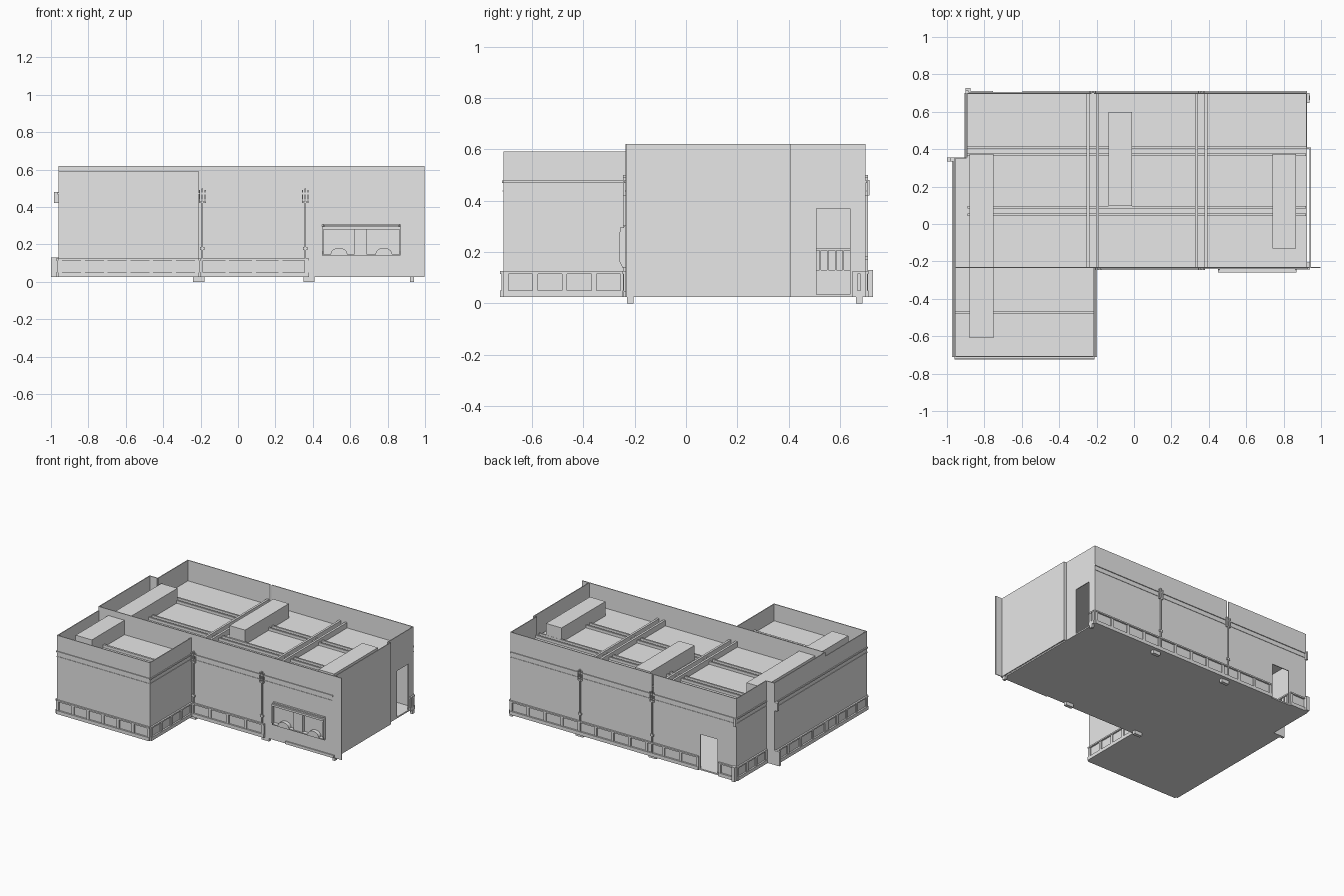
import bpy, bmesh, math
from mathutils import Vector

cube = bpy.data.objects.get("Cube")
if cube:
    bpy.data.objects.remove(cube)

grey = bpy.data.materials.new("plain_grey")
grey.use_nodes = True
grey.diffuse_color = (0.8, 0.8, 0.8, 1)
grey.node_tree.nodes["Principled BSDF"].inputs["Base Color"].default_value = (0.8, 0.8, 0.8, 1)


def finish(name, bm):
    bmesh.ops.recalc_face_normals(bm, faces=bm.faces)
    mesh = bpy.data.meshes.new(name)
    bm.to_mesh(mesh)
    bm.free()
    mesh.materials.append(grey)
    obj = bpy.data.objects.new(name, mesh)
    bpy.context.collection.objects.link(obj)
    return obj


def add_box(bm, lo, hi):
    verts = bmesh.ops.create_cube(bm, size=1)["verts"]
    for v in verts:
        v.co = Vector([(a + b) / 2 + c * abs(b - a) for a, b, c in zip(lo, hi, v.co)])


def boxes(name, parts):
    bm = bmesh.new()
    for x0, x1, y0, y1, z0, z1 in parts:
        add_box(bm, (x0, y0, z0), (x1, y1, z1))
    return finish(name, bm)


def prism(name, points, axis, depth):
    """Extrude a flat outline along a vector."""
    bm = bmesh.new()
    face = bm.faces.new([bm.verts.new(p) for p in points])
    new = bmesh.ops.extrude_face_region(bm, geom=[face])["geom"]
    bmesh.ops.translate(bm, vec=Vector(axis) * depth,
                        verts=[v for v in new if isinstance(v, bmesh.types.BMVert)])
    return finish(name, bm)


def piece(p, q, t0, t1, o0, o1, z0, z1):
    """Box along a wall line, t measured along it and o outward from it."""
    p, q = Vector(p), Vector(q)
    d = (q - p).normalized()
    out = Vector((d.y, -d.x))
    a, b = p + d * t0 + out * o0, p + d * t1 + out * o1
    return (min(a.x, b.x), max(a.x, b.x), min(a.y, b.y), max(a.y, b.y), z0, z1)


BOTTOM, TOP, CEILING = 0.025, 0.62, 0.47
THICK = 0.006


def wall(name, p, q, top=TOP, holes=()):
    length = (Vector(q) - Vector(p)).length
    parts, t = [], 0
    for a, b, z0, z1 in holes:
        parts.append(piece(p, q, t, a, -THICK, 0, BOTTOM, top))
        if z0 > BOTTOM:
            parts.append(piece(p, q, a, b, -THICK, 0, BOTTOM, z0))
        if z1 < top:
            parts.append(piece(p, q, a, b, -THICK, 0, z1, top))
        t = b
    parts.append(piece(p, q, t, length, -THICK, 0, BOTTOM, top))
    boxes(name, parts)


def skirting(name, p, q, t0=0, t1=None):
    """Two rails and evenly spaced uprights along the foot of a wall."""
    t1 = t1 or (Vector(q) - Vector(p)).length
    parts = [piece(p, q, t0, t1, 0, 0.012, BOTTOM, 0.05),
             piece(p, q, t0, t1, 0, 0.012, 0.115, 0.125)]
    n = max(1, round((t1 - t0) / 0.135))
    for i in range(n + 1):
        t = t0 + (t1 - t0 - 0.02) * i / n
        parts.append(piece(p, q, t, t + 0.02, 0, 0.008, 0.05, 0.115))
    boxes(name, parts)


def cornice(name, p, q, t1=None):
    t1 = t1 or (Vector(q) - Vector(p)).length
    boxes(name, [piece(p, q, 0, t1, 0, 0.006, 0.468, 0.478),
                 piece(p, q, 0, t1, 0, 0.003, 0.435, 0.44)])


# Wall lines, counter-clockwise seen from above
W, E, F, B = -0.96, 0.945, -0.235, 0.7
AX, AF = -0.21, -0.712
annex_front = ((W, AF), (AX, AF))
annex_east = ((AX, AF), (AX, F))
front = ((AX, F), (0.998, F))
east_plate = ((E, F), (E, 0.408))
east_door = ((0.925, 0.408), (0.925, B))
back = ((0.925, B), (-0.895, B))
west_back = ((-0.895, B), (-0.895, 0.355))
west_step = ((-0.895, 0.355), (W, 0.355))
west_main = ((W, 0.355), (W, F))
annex_west = ((W, F), (W, AF))

wall("annex_front_wall", *annex_front, top=0.592)
wall("annex_east_wall", *annex_east, top=0.592)
wall("annex_west_wall", *annex_west, top=0.592)
wall("front_wall", *front, holes=[(0.66, 1.08, 0.145, 0.305)])
wall("east_plate_wall", *east_plate)
wall("east_door_wall", *east_door, holes=[(0.1, 0.232, BOTTOM, 0.37)])
wall("back_wall", *back, holes=[(1.14, 1.152, 0.45, TOP), (1.53, 1.67, BOTTOM, 0.285)])
wall("west_back_wall", *west_back)
wall("west_step_wall", *west_step)
wall("west_main_wall", *west_main)
boxes("annex_divider", [(W, AX, F, F + THICK, 0.44, TOP)])
boxes("east_return", [(0.92, E, 0.402, 0.408, BOTTOM, TOP)])

# Skirting and cornice trims
skirting("annex_front_skirting", *annex_front)
skirting("annex_east_skirting", *annex_east)
skirting("annex_west_skirting", *annex_west)
skirting("front_skirting", *front, t1=0.59)
skirting("east_skirting", *east_door, t0=0.24)
skirting("back_skirting_left", *back, t1=1.52)
skirting("back_skirting_right", *back, t0=1.68)
skirting("west_back_skirting", *west_back)
skirting("west_main_skirting", *west_main)
for label, line in (("annex_front", annex_front), ("annex_east", annex_east),
                    ("annex_west", annex_west), ("back", back),
                    ("west_back", west_back), ("west_main", west_main)):
    cornice(label + "_cornice", *line)
cornice("front_cornice", *front, t1=1.14)
boxes("west_trim_ends", [(-1, W, 0.335, 0.355, BOTTOM, 0.13),
                         (-0.985, W, 0.335, 0.355, 0.42, 0.48)])
boxes("back_trim_ends", [(-0.9, -0.875, B, 0.728, BOTTOM, 0.13),
                         (-0.9, -0.885, B, 0.715, 0.42, 0.48)])
boxes("front_step_plate", [(0.55, 0.94, F - 0.008, F, BOTTOM, 0.045)])

# Floor and ceiling
boxes("floor", [(-0.895, 0.925, F, B, BOTTOM, 0.035),
                (W, -0.895, F, 0.355, BOTTOM, 0.035),
                (W, AX, AF, F, BOTTOM, 0.035)])
boxes("ceiling", [(-0.895, 0.925, F, B, CEILING - 0.01, CEILING),
                  (W, -0.895, F, 0.355, CEILING - 0.01, CEILING),
                  (W, AX, AF, F, CEILING - 0.01, CEILING)])

# Roof beams
beams = []
for x in (-0.22, 0.36):
    for dx in (-0.025, 0.025):
        beams.append((x + dx - 0.008, x + dx + 0.008, F, B, CEILING, 0.51))
for y in (0.07, 0.39):
    for dy in (-0.02, 0.02):
        beams.append((-0.89, 0.92, y + dy - 0.006, y + dy + 0.006, CEILING, 0.49))
beams.append((W, AX, -0.48, -0.465, CEILING, 0.49))
boxes("roof_beams", beams)

# Long roof housings
boxes("west_roof_housing", [(-0.88, -0.75, -0.61, 0.375, CEILING, 0.575)])
boxes("middle_roof_housing", [(-0.135, -0.01, 0.095, 0.6, CEILING, 0.575)])
boxes("east_roof_housing", [(0.74, 0.865, -0.13, 0.375, CEILING, 0.575)])

# Thin wall posts with forked tops
for label, y, s in (("front", F, -1), ("back", B, 1)):
    for side, x in (("west", -0.19 if s < 0 else -0.22), ("east", 0.36)):
        y0, y1 = sorted((y, y + s * 0.01))
        boxes(f"{label}_{side}_post", [
            (x - 0.004, x + 0.004, y0, y1, BOTTOM, 0.5),
            (x - 0.018, x + 0.018, y0, y1, 0.42, 0.428),
            (x - 0.018, x - 0.012, y0, y1, 0.42, 0.49),
            (x + 0.012, x + 0.018, y0, y1, 0.42, 0.49),
            (x - 0.012, x + 0.012, y0, y1, 0.17, 0.185)])

# Feet below the floor
feet = []
for x, w in ((-0.21, 0.03), (0.38, 0.03), (0.93, 0.01)):
    for y in (-0.217, 0.675):
        feet.append((x - w, x + w, y - 0.012, y + 0.012, 0, BOTTOM))
boxes("feet", feet)

# Front alcove: chamfered cheeks, canopy, post and two rounded humps
outline = [(F, 0.14), (-0.25, 0.145), (-0.26, 0.165), (-0.26, 0.275), (-0.25, 0.29), (F, 0.305)]
for label, x in (("west", 0.45), ("east", 0.864)):
    prism(f"alcove_{label}_cheek", [(x, y, z) for y, z in outline], (1, 0, 0), 0.006)
boxes("alcove_back", [(0.45, 0.87, -0.222, -0.217, 0.145, 0.305)])
boxes("alcove_canopy", [(0.45, 0.87, -0.258, -0.22, 0.28, 0.295),
                        (0.46, 0.86, -0.245, -0.22, 0.295, 0.303)])
boxes("alcove_post", [(0.62, 0.69, -0.245, -0.22, 0.145, 0.28)])
boxes("alcove_sill", [(0.45, 0.87, -0.25, -0.22, 0.14, 0.147)])
for label, x in (("west", 0.54), ("east", 0.78)):
    arc = [(x + 0.045 * math.cos(math.pi * i / 10), -0.25,
            0.146 + 0.036 * math.sin(math.pi * i / 10)) for i in range(11)]
    prism(f"alcove_{label}_hump", arc, (0, 1, 0), 0.03)

# Railing inside the east doorway
rail = [(-0.86, -0.85, 0.45, 0.68, 0.205, 0.215), (-0.86, -0.85, 0.45, 0.68, 0.035, 0.13)]
for i in range(8):
    y = 0.46 + i * 0.03
    rail.append((-0.858, -0.852, y, y + 0.006, 0.13, 0.205))
boxes("inner_railing", rail)
